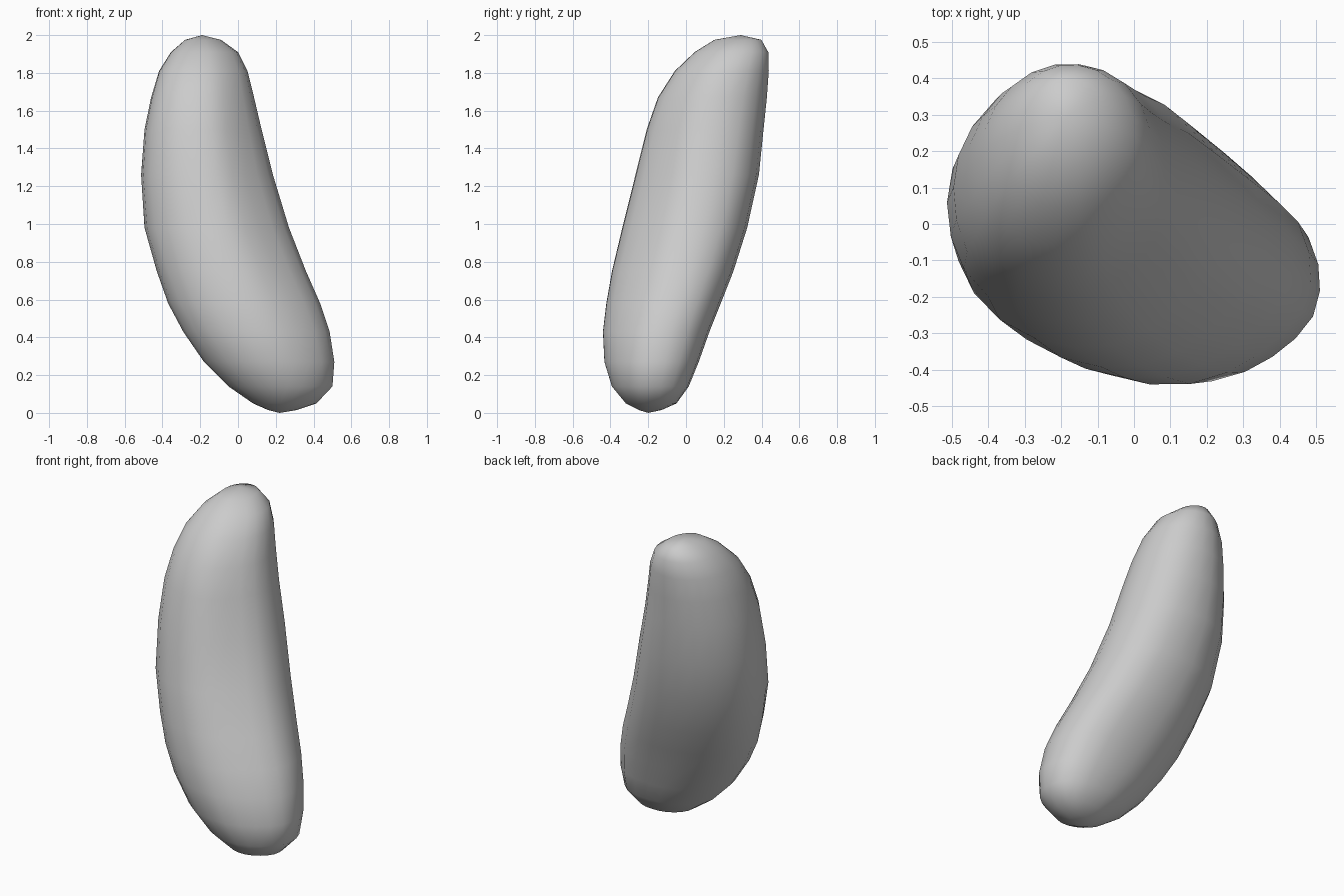
import bpy, bmesh, math

if "Cube" in bpy.data.objects:
    bpy.data.objects.remove(bpy.data.objects["Cube"])

# Horizontal cross-sections of the bean: z, x min, x max, y min, y max
LEVELS = [
    (0.015, 0.16, 0.31, -0.25, -0.13),
    (0.05, 0.08, 0.415, -0.32, -0.05),
    (0.14, -0.05, 0.50, -0.395, 0.015),
    (0.27, -0.18, 0.51, -0.435, 0.068),
    (0.43, -0.29, 0.485, -0.443, 0.125),
    (0.58, -0.37, 0.435, -0.425, 0.185),
    (0.75, -0.43, 0.36, -0.395, 0.252),
    (0.98, -0.495, 0.27, -0.34, 0.325),
    (1.26, -0.513, 0.185, -0.27, 0.387),
    (1.50, -0.495, 0.125, -0.21, 0.412),
    (1.67, -0.46, 0.085, -0.15, 0.43),
    (1.81, -0.418, 0.05, -0.06, 0.44),
    (1.91, -0.355, 0.0, 0.045, 0.437),
    (1.975, -0.28, -0.09, 0.15, 0.40),
]
SIDES = 22


def blend(z, low, mid, high):
    """Fullness along the height: low end, middle, high end."""
    return low + (mid - low) * z / 1.2 if z < 1.2 else mid + (high - mid) * (z - 1.2) / 0.8


bm = bmesh.new()
rings = []
for z, x0, x1, y0, y1 in LEVELS:
    cx, cy, a, b = (x0 + x1) / 2, (y0 + y1) / 2, (x1 - x0) / 2, (y1 - y0) / 2
    # fullness of the four diagonal corners
    full = {
        (True, True): blend(z, 0.10, 0.09, 0.02),      # back right
        (False, False): blend(z, -0.04, 0.03, 0.10),   # front left
        (True, False): blend(z, -0.03, -0.12, -0.05),  # front right
        (False, True): -0.01,                          # back left
    }
    ring = []
    for i in range(SIDES):
        t = 2 * math.pi * i / SIDES
        c, s = math.cos(t), math.sin(t)
        k = 1 + full[c > 0, s > 0] * math.sin(2 * t) ** 2
        ring.append(bm.verts.new((cx + a * c * k, cy + b * s * k, z)))
    rings.append(ring)

# Side skin
for lo, hi in zip(rings, rings[1:]):
    for i in range(SIDES):
        j = (i + 1) % SIDES
        bm.faces.new((lo[i], lo[j], hi[j], hi[i]))

# Rounded ends close to a point
bottom = bm.verts.new((0.22, -0.20, 0))
top = bm.verts.new((-0.19, 0.29, 2))
for i in range(SIDES):
    j = (i + 1) % SIDES
    bm.faces.new((rings[0][j], rings[0][i], bottom))
    bm.faces.new((rings[-1][i], rings[-1][j], top))

bmesh.ops.recalc_face_normals(bm, faces=bm.faces)
for f in bm.faces:
    f.smooth = True
mesh = bpy.data.meshes.new("bean")
bm.to_mesh(mesh)
bm.free()
bean = bpy.data.objects.new("bean", mesh)
bpy.context.collection.objects.link(bean)
